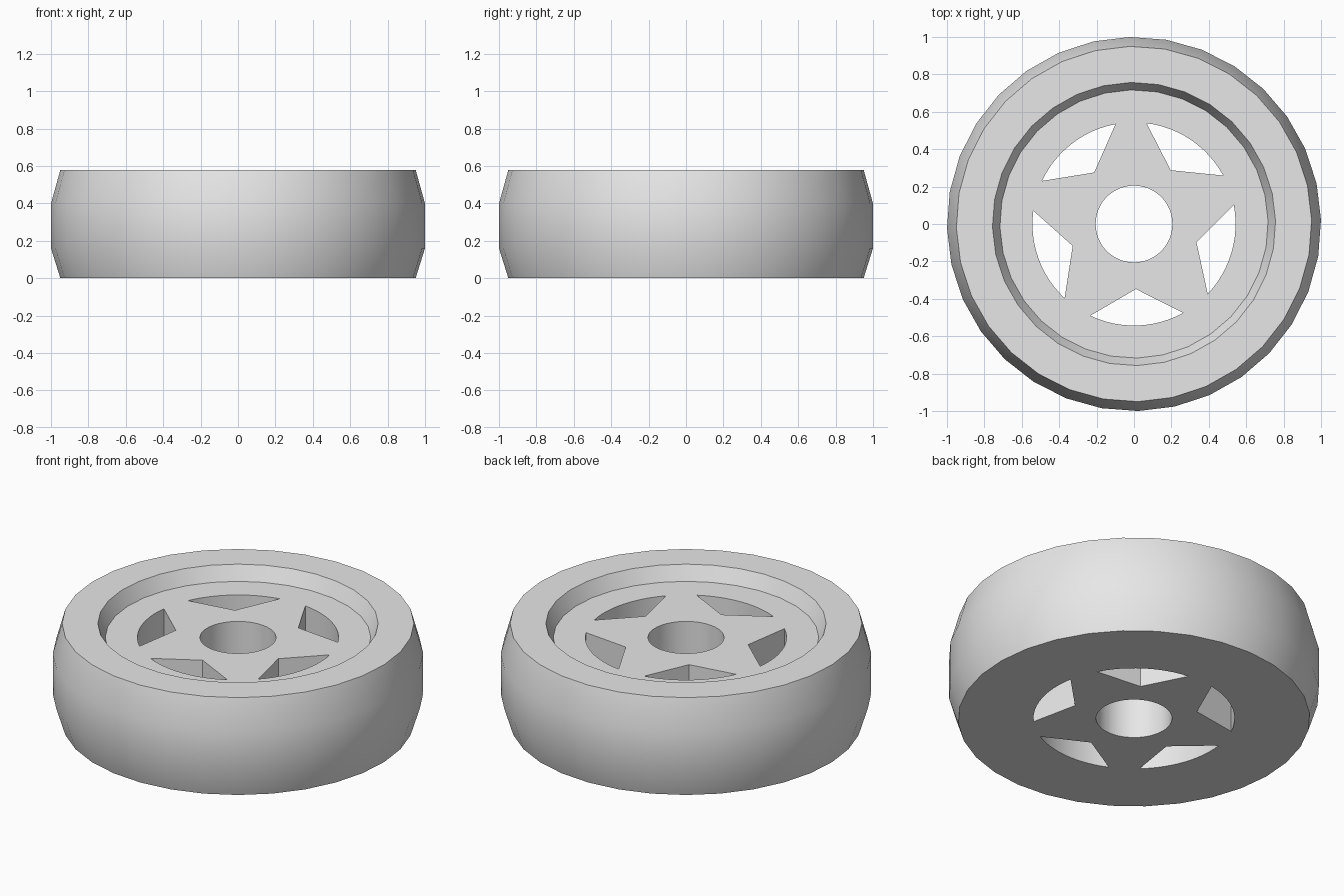
import bpy, bmesh
from math import radians, cos, sin

cube = bpy.data.objects.get("Cube")
if cube:
    bpy.data.objects.remove(cube, do_unlink=True)

grey = bpy.data.materials.new("light grey")
grey.use_nodes = True
grey.diffuse_color = (0.8, 0.8, 0.8, 1)
grey.node_tree.nodes["Principled BSDF"].inputs["Base Color"].default_value = (0.8, 0.8, 0.8, 1)


def polar(radius, degrees):
    a = radians(degrees)
    return radius * cos(a), radius * sin(a)


def arc(radius, start, end, steps):
    return [polar(radius, start + (end - start) * i / steps) for i in range(steps + 1)]


def loft(bm, loops):
    """Join equal outlines, given as (points, z), into a capped solid."""
    rings = [[bm.verts.new((x, y, z)) for x, y in points] for points, z in loops]
    n = len(rings[0])
    for low, high in zip(rings, rings[1:]):
        for i in range(n):
            j = (i + 1) % n
            bm.faces.new((low[i], low[j], high[j], high[i]))
    bm.faces.new(rings[0][::-1])
    bm.faces.new(rings[-1])


def make_object(name, bm):
    bmesh.ops.recalc_face_normals(bm, faces=bm.faces)
    mesh = bpy.data.meshes.new(name)
    bm.to_mesh(mesh)
    bm.free()
    mesh.materials.append(grey)
    obj = bpy.data.objects.new(name, mesh)
    bpy.context.collection.objects.link(obj)
    return obj


# Wheel body: bulged tread, flat sidewall and a shallow dished recess on top
profile = [(0.95, 0), (1, 0.16), (1, 0.4), (0.95, 0.58), (0.757, 0.58), (0.717, 0.496)]
SIDES, TURN = 32, 1.3
bm = bmesh.new()
loft(bm, [(arc(r, TURN, TURN + 360, SIDES)[:-1], z) for r, z in profile])
wheel = make_object("wheel", bm)

# Cutters: round axle hole and five arc-backed slots between the spokes
bm = bmesh.new()
BOTTOM, TOP = -0.1, 0.8
hole = arc(0.205, 0, 360, 64)[:-1]
loft(bm, [(hole, BOTTOM), (hole, TOP)])
for k in range(5):
    mid = -88.3 + 72 * k
    slot = [polar(0.348, mid)] + arc(0.543, mid - 27.2, mid + 27.2, 12)
    loft(bm, [(slot, BOTTOM), (slot, TOP)])
cutter = make_object("opening_cutter", bm)
cutter.hide_render = True

# Cut the openings and smooth the rounded walls
cut = wheel.modifiers.new("openings", 'BOOLEAN')
cut.operation = 'DIFFERENCE'
cut.solver = 'EXACT'
cut.object = cutter
bpy.ops.object.select_all(action='DESELECT')
wheel.select_set(True)
bpy.context.view_layer.objects.active = wheel
bpy.ops.object.modifier_apply(modifier=cut.name)
bpy.data.objects.remove(cutter, do_unlink=True)
bpy.ops.object.shade_smooth_by_angle(angle=radians(30))
